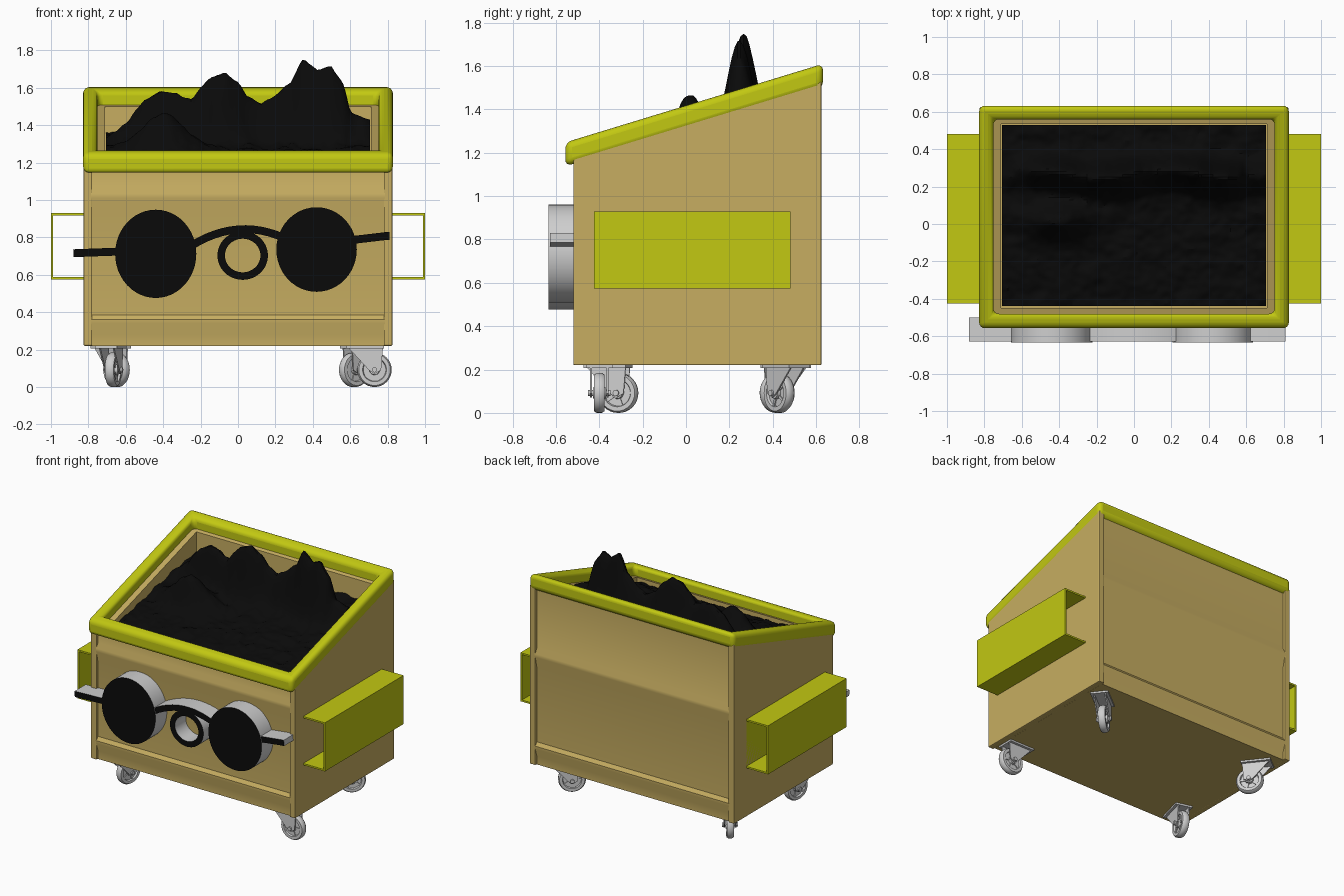
import bpy, bmesh, math
from mathutils import Vector, Matrix, noise

if "Cube" in bpy.data.objects:
    bpy.data.objects.remove(bpy.data.objects["Cube"])


def material(name, r, g, b):
    m = bpy.data.materials.new(name)
    m.use_nodes = True
    m.diffuse_color = (r, g, b, 1)
    m.node_tree.nodes["Principled BSDF"].inputs["Base Color"].default_value = (r, g, b, 1)
    return m


TAN = material("tan paint", 0.57, 0.42, 0.12)
LIME = material("yellow green plastic", 0.54, 0.58, 0.006)
BLACK = material("black", 0.003, 0.003, 0.003)
GREY = material("light grey metal", 0.62, 0.62, 0.62)


def loft(bm, sections, closed=False):
    """Skin a row of equal cross-sections; cap the ends unless it closes."""
    rows = [[bm.verts.new(p) for p in s] for s in sections]
    n = len(rows[0])
    for i in range(len(rows) if closed else len(rows) - 1):
        a, b = rows[i], rows[(i + 1) % len(rows)]
        for j in range(n):
            k = (j + 1) % n
            bm.faces.new((a[j], a[k], b[k], b[j]))
    if not closed:
        bm.faces.new(rows[0])
        bm.faces.new(rows[-1])


def finish(bm, name, *mats, smooth=None, bevel=0, segments=3):
    bmesh.ops.recalc_face_normals(bm, faces=bm.faces[:])
    me = bpy.data.meshes.new(name)
    bm.to_mesh(me)
    bm.free()
    ob = bpy.data.objects.new(name, me)
    bpy.context.collection.objects.link(ob)
    for m in mats:
        me.materials.append(m)
    if bevel:
        mod = ob.modifiers.new("rounded edges", 'BEVEL')
        mod.width, mod.segments = bevel, segments
    if smooth:
        bpy.ops.object.select_all(action='DESELECT')
        ob.select_set(True)
        bpy.context.view_layer.objects.active = ob
        bpy.ops.object.shade_smooth_by_angle(angle=math.radians(smooth))
    return ob


def prism_x(bm, yz, x0, x1):
    loft(bm, [[(x, y, z) for y, z in yz] for x in (x0, x1)])


def prism_y(bm, xz, y0, y1):
    loft(bm, [[(x, y, z) for x, z in xz] for y in (y0, y1)])


def rect(a, b, c, d):
    return [(a, c), (b, c), (b, d), (a, d)]


def slope(y):
    """Height of the slanted opening at depth y."""
    return 1.14 + 0.305 * (y + 0.55)


def frame(name, mat, outer, inner, low, high, **kw):
    """Rectangular ring given as (half width, front, back) outside and inside."""
    def corners(half, front, back):
        return [(-half, front), (half, front), (half, back), (-half, back)]
    bm = bmesh.new()
    loft(bm, [[(*o, low(o[1])), (*o, high(o[1])), (*i, high(i[1])), (*i, low(i[1]))]
              for o, i in zip(corners(*outer), corners(*inner))], closed=True)
    return finish(bm, name, mat, **kw)


# Bin body: side walls, ribbed front and back panels, lining, floor
FRONT, BACK, BASE = -0.52, 0.625, 0.22
for side, name in ((-1, "right_wall"), (1, "left_wall")):
    bm = bmesh.new()
    prism_x(bm, [(FRONT, BASE), (BACK, BASE), (BACK, slope(BACK) + 0.03), (FRONT, slope(FRONT) + 0.03)],
            side * 0.78, side * 0.825)
    finish(bm, name, TAN, bevel=0.006, segments=2)

RIBS = [(0, BASE), (0, 0.28), (0.018, 0.34), (0.018, 0.36), (0, 0.385),
        (0, 0.93), (0.018, 1.01), (0.018, 1.035), (0, 1.07)]
for name, y, out in (("front_panel", FRONT + 0.018, -1), ("back_panel", BACK - 0.018, 1)):
    bm = bmesh.new()
    top = slope(y) + 0.03
    inner_y = y - out * 0.03
    prism_x(bm, [(y + out * d, z) for d, z in RIBS] + [(y, top), (inner_y, top), (inner_y, BASE)], -0.785, 0.785)
    finish(bm, name, TAN, smooth=35)

frame("inner_lining", TAN, (0.785, -0.49, 0.59), (0.71, -0.45, 0.535),
      lambda y: BASE + 0.01, lambda y: slope(y) + 0.03)
bm = bmesh.new()
prism_x(bm, rect(FRONT + 0.02, BACK - 0.02, BASE, BASE + 0.03), -0.785, 0.785)
finish(bm, "floor", TAN)

# Rounded slanted rim
frame("rim", LIME, (0.828, -0.557, 0.632), (0.752, -0.48, 0.56),
      slope, lambda y: slope(y) + 0.11, bevel=0.03, segments=4, smooth=40)

# Lift pockets: thin rectangular tubes open at both ends
for side, name in ((-1, "right_lift_pocket"), (1, "left_lift_pocket")):
    bm = bmesh.new()
    a, b = rect(0.815, 1, 0.575, 0.93), rect(0.825, 0.988, 0.587, 0.918)
    loft(bm, [[(side * o[0], -0.425, o[1]), (side * o[0], 0.482, o[1]),
               (side * i[0], 0.482, i[1]), (side * i[0], -0.425, i[1])]
              for o, i in zip(a, b)], closed=True)
    finish(bm, name, LIME)


# Spectacles and nose ring: black faces on grey extrusions
FACE, REAR = -0.628, -0.5


def black_front(bm):
    bmesh.ops.recalc_face_normals(bm, faces=bm.faces[:])
    for f in bm.faces:
        f.material_index = 1 if f.normal.y < -0.9 else 0


def ellipse(cx, cz, rx, rz, n=48):
    return [(cx + rx * math.cos(math.tau * i / n), cz + rz * math.sin(math.tau * i / n)) for i in range(n)]


def ribbon(name, path, width, closed=False):
    """Strip of constant width following an xz path."""
    pts = [Vector(p) for p in path]
    n, rows = len(pts), []
    for i, p in enumerate(pts):
        before = pts[i - 1] if closed or i else p
        after = pts[(i + 1) % n] if closed or i < n - 1 else p
        t = (after - before).normalized() * width / 2
        a, b = p + Vector((-t.y, t.x)), p - Vector((-t.y, t.x))
        rows.append([(a.x, FACE, a.y), (b.x, FACE, b.y), (b.x, REAR, b.y), (a.x, REAR, a.y)])
    bm = bmesh.new()
    loft(bm, rows, closed)
    black_front(bm)
    finish(bm, name, GREY, BLACK, smooth=40)


for name, shape in (("right_lens", (-0.44, 0.712, 0.217, 0.236)), ("left_lens", (0.42, 0.735, 0.215, 0.226))):
    bm = bmesh.new()
    prism_y(bm, ellipse(*shape), FACE - 0.006, REAR)
    black_front(bm)
    finish(bm, name, GREY, BLACK, smooth=40)
ribbon("nose_ring", ellipse(0.025, 0.703, 0.115, 0.11), 0.04, closed=True)
ribbon("bridge", [(-0.25 + 0.5 * t, 0.755 + 0.04 * t + 0.27 * t * (1 - t)) for t in [i / 12 for i in range(13)]], 0.042)
ribbon("right_temple", [(-0.88, 0.715), (-0.86, 0.716), (-0.64, 0.724)], 0.042)
ribbon("left_temple", [(0.62, 0.787), (0.79, 0.807), (0.81, 0.808)], 0.042)

# Rubbish heap: a sloping bed with a jagged ridge near the back
RIDGE = [(-0.7, 1.33), (-0.6, 1.41), (-0.5, 1.54), (-0.43, 1.57), (-0.25, 1.55), (-0.15, 1.65),
         (-0.07, 1.68), (0, 1.63), (0.05, 1.55), (0.12, 1.51), (0.2, 1.55), (0.28, 1.63),
         (0.35, 1.75), (0.42, 1.7), (0.5, 1.71), (0.57, 1.6), (0.6, 1.48), (0.72, 1.42)]


def ridge(x):
    for (a, za), (b, zb) in zip(RIDGE, RIDGE[1:]):
        if x <= b:
            return za + (zb - za) * (x - a) / (b - a)
    return RIDGE[-1][1]


def heap(x, y):
    bed = 1.18 + 0.19 * (y + 0.43)
    centre = 0.265 + 0.02 * math.sin(9 * x)
    z = bed + (ridge(x) - bed) * math.exp(-((y - centre) / 0.075) ** 2)
    z += 0.2 * math.exp(-((x + 0.4) / 0.16) ** 2 - ((y - 0.02) / 0.09) ** 2)
    return z + 0.022 * noise.noise(Vector((x * 9, y * 9, 0))) + 0.012 * noise.noise(Vector((x * 26, y * 26, 3)))


bm = bmesh.new()
bmesh.ops.create_grid(bm, x_segments=90, y_segments=70, size=1)
for v in bm.verts:
    v.co.x *= 0.705
    v.co.y = 0.045 + v.co.y * 0.483
    v.co.z = heap(v.co.x, v.co.y)
finish(bm, "rubbish_heap", BLACK, smooth=30)


# Swivel casters, each turned its own way
def caster(name, x, y, angle):
    bm = bmesh.new()
    axle_x, axle_z = 0.05, 0.092
    prism_y(bm, rect(-0.1, 0.1, 0.207, 0.222), -0.06, 0.06)
    for s in (-1, 1):
        prism_y(bm, [(-0.09, 0.21), (0.095, 0.21), (0.085, 0.09), (0.05, 0.07), (0.02, 0.09)], s * 0.034, s * 0.042)
    prism_y(bm, ellipse(axle_x, axle_z, 0.014, 0.014, 12), -0.052, 0.052)
    half = [(0.092, 0.012), (0.084, 0.024), (0.064, 0.024), (0.06, 0.012), (0.028, 0.012), (0.026, 0.03), (0.005, 0.03)]
    profile = half + [(r, -w) for r, w in reversed(half)]
    loft(bm, [[(axle_x + r * math.cos(a), w, axle_z + r * math.sin(a)) for r, w in profile]
              for a in [math.tau * i / 32 for i in range(32)]], closed=True)
    # wheel spokes
    for i in range(5):
        spin = Matrix.Translation((axle_x, 0, axle_z)) @ Matrix.Rotation(math.tau * i / 5, 4, 'Y')
        bmesh.ops.create_cube(bm, size=1, matrix=spin @ Matrix.Translation((0.044, 0, 0))
                              @ Matrix.Diagonal((0.045, 0.036, 0.012, 1)))
    bm.transform(Matrix.Translation((x, y, 0)) @ Matrix.Rotation(math.radians(angle), 4, 'Z'))
    finish(bm, name, GREY, smooth=35)


caster("front_left_caster", 0.68, -0.4, 0)
caster("front_right_caster", -0.68, -0.36, 75)
caster("back_left_caster", 0.66, 0.46, 218)
caster("back_right_caster", -0.68, 0.46, -52)
